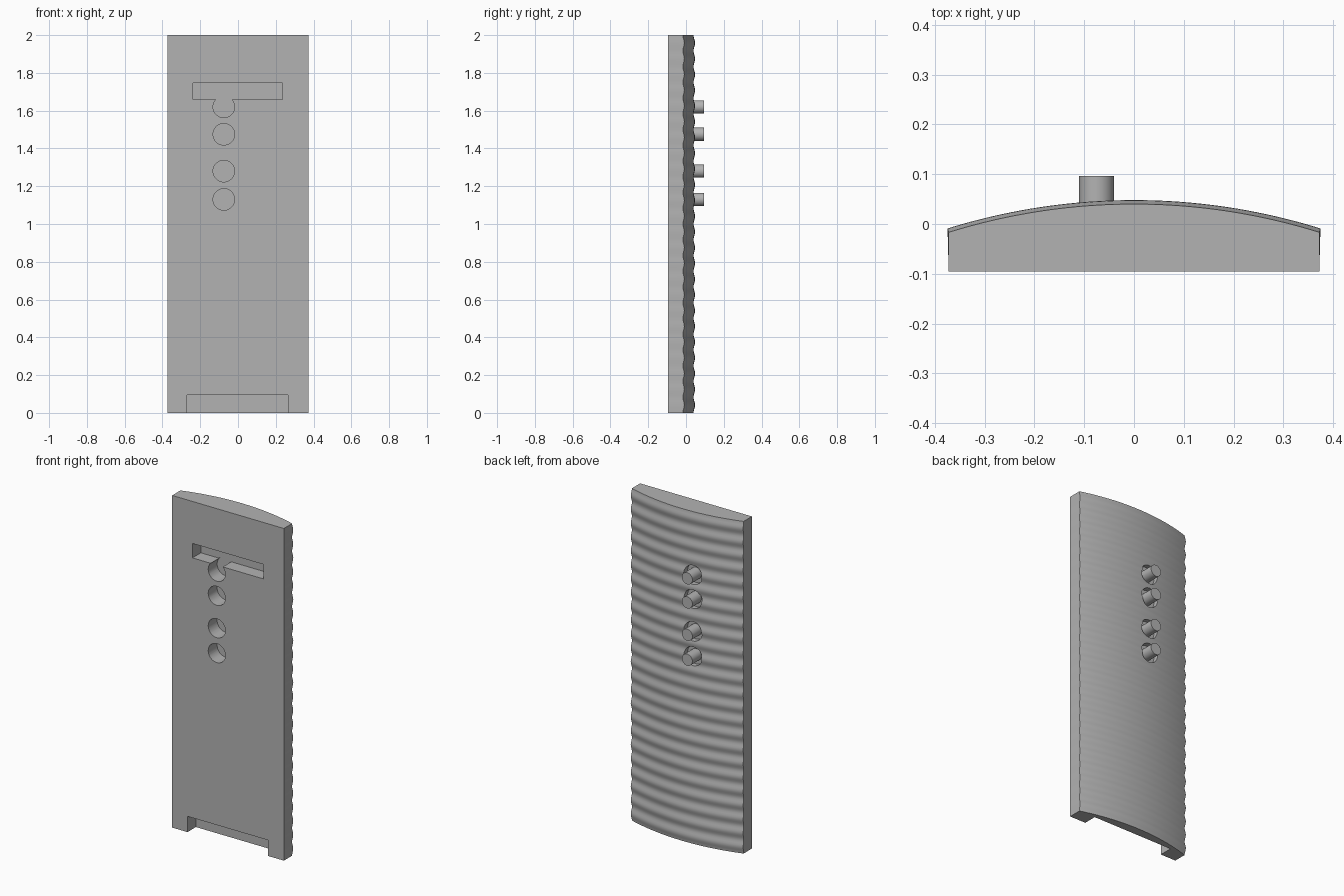
import bpy
import bmesh
import math
from mathutils import Matrix

cube = bpy.data.objects.get("Cube")
if cube:
    bpy.data.objects.remove(cube, do_unlink=True)

GREY = (0.45, 0.45, 0.45, 1)
grey = bpy.data.materials.new("plain grey")
grey.use_nodes = True
grey.diffuse_color = GREY
grey.node_tree.nodes["Principled BSDF"].inputs["Base Color"].default_value = GREY

HEIGHT, HALF, FRONT = 2.0, 0.372, -0.095
RADIUS, APEX, RIB = 1.25, 0.04, 0.008
RIBS, STEPS, ARC = 24, 8, 40
KNOB_X, KNOB_Z = -0.075, (1.13, 1.28, 1.475, 1.62)
HOLE_R, KNOB_R = 0.057, 0.035


def finish(name, bm):
    bmesh.ops.recalc_face_normals(bm, faces=bm.faces)
    mesh = bpy.data.meshes.new(name)
    bm.to_mesh(mesh)
    bm.free()
    mesh.materials.append(grey)
    obj = bpy.data.objects.new(name, mesh)
    bpy.context.collection.objects.link(obj)
    return obj


def add_box(bm, x, y, z):
    size = [b - a for a, b in (x, y, z)]
    mid = [(a + b) / 2 for a, b in (x, y, z)]
    bmesh.ops.create_cube(bm, size=1, matrix=Matrix.Translation(mid) @ Matrix.Diagonal((*size, 1)))


def add_rod(bm, r, y0, y1, z):
    place = Matrix.Translation((KNOB_X, (y0 + y1) / 2, z)) @ Matrix.Rotation(math.pi / 2, 4, "X")
    bmesh.ops.create_cone(bm, cap_ends=True, segments=40, radius1=r, radius2=r,
                          depth=y1 - y0, matrix=place)


def smooth(obj):
    bpy.ops.object.select_all(action="DESELECT")
    obj.select_set(True)
    bpy.context.view_layer.objects.active = obj
    bpy.ops.object.shade_smooth_by_angle(angle=math.radians(35))


# Panel: flat front, bowed back with horizontal ribs
bm = bmesh.new()
sweep = math.asin(HALF / RADIUS)
rows = []
for i in range(RIBS * STEPS + 1):
    z = HEIGHT * i / (RIBS * STEPS)
    r = RADIUS + RIB * math.sin(math.pi * i / STEPS) ** 2
    row = [bm.verts.new((HALF, FRONT, z))]
    for k in range(ARC + 1):
        a = sweep * (1 - 2 * k / ARC)
        row.append(bm.verts.new((r * math.sin(a), APEX - RADIUS + r * math.cos(a), z)))
    row.append(bm.verts.new((-HALF, FRONT, z)))
    rows.append(row)
for low, high in zip(rows, rows[1:]):
    for k in range(len(low)):
        n = (k + 1) % len(low)
        bm.faces.new((low[k], low[n], high[n], high[k]))
bm.faces.new(rows[0])
bm.faces.new(rows[-1])
panel = finish("ribbed_panel", bm)

# Slot, foot notch and knob holes are cut from the panel
cuts = {}
for name, x, z in (("slot", (-0.237, 0.235), (1.66, 1.747)),
                   ("notch", (-0.27, 0.265), (-0.1, 0.095))):
    bm = bmesh.new()
    add_box(bm, x, (-0.2, -0.015), z)
    cuts[name] = finish(name + "_cutter", bm)
bm = bmesh.new()
for z in KNOB_Z:
    add_rod(bm, HOLE_R, -0.2, 0.2, z)
cuts["holes"] = finish("hole_cutter", bm)
bpy.context.view_layer.objects.active = panel
for name, cutter in cuts.items():
    cutter.hide_render = True
    mod = panel.modifiers.new(name, "BOOLEAN")
    mod.operation, mod.solver, mod.object = "DIFFERENCE", "EXACT", cutter
    bpy.ops.object.modifier_apply(modifier=name)
    bpy.data.objects.remove(cutter, do_unlink=True)
smooth(panel)

# Flanged knobs sit in the holes and stick out of the back
for i, z in enumerate(KNOB_Z):
    bm = bmesh.new()
    add_rod(bm, HOLE_R + 0.0003, -0.01, 0.01, z)
    add_rod(bm, KNOB_R, 0.005, 0.096, z)
    smooth(finish(f"knob_{i + 1}", bm))
